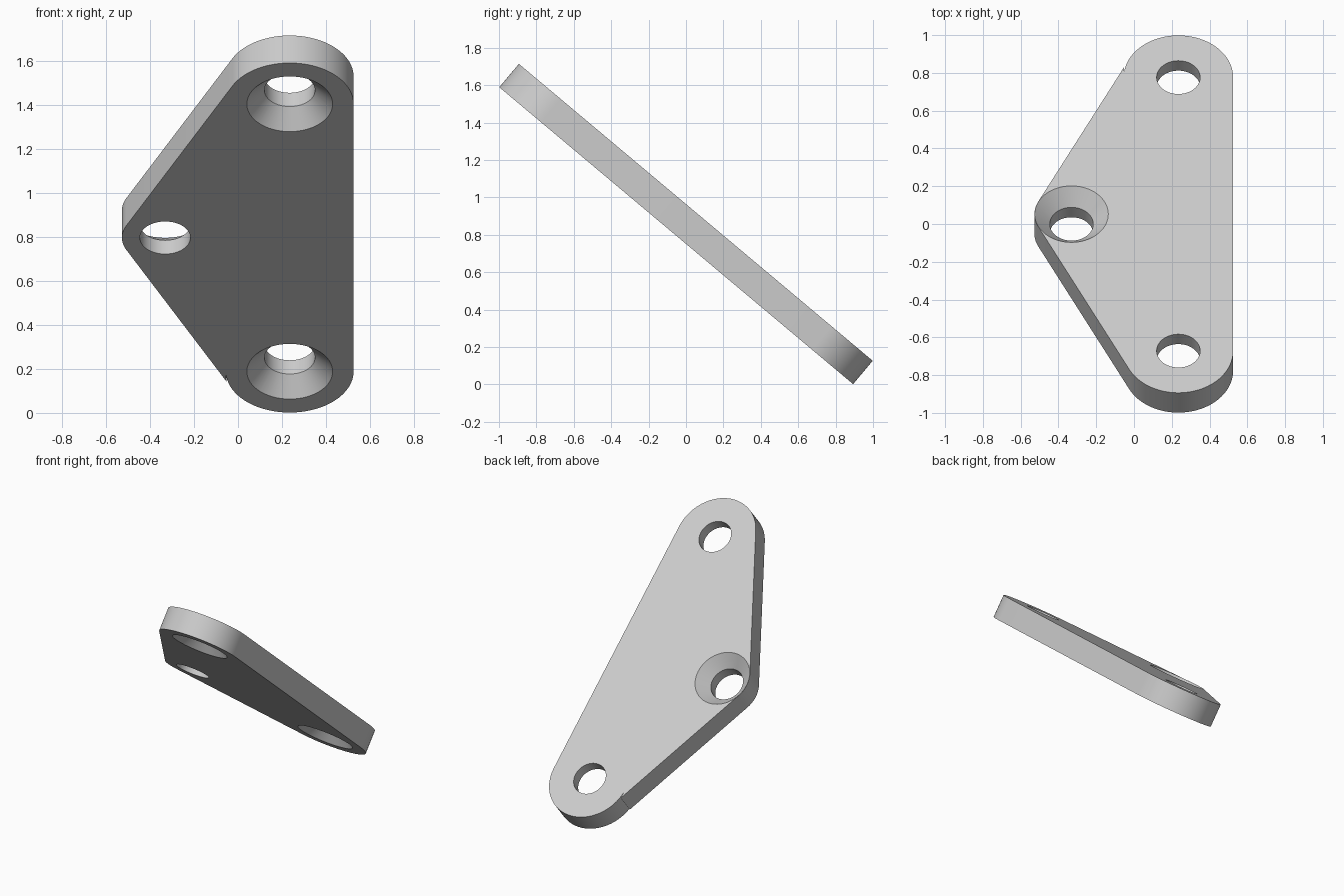
import bpy, bmesh
from math import sin, cos, radians, pi
from mathutils import Matrix, Vector

cube = bpy.data.objects.get("Cube")
if cube:
    bpy.data.objects.remove(cube, do_unlink=True)

HALF = 0.0815                     # half the plate thickness
END_X, END_Y, END_R = 0.235, 0.945, 0.29
TIP_X, TIP_R = -0.331, 0.196
HOLE_R, SINK_R = 0.115, 0.195

grey = bpy.data.materials.new("Light grey")
grey.use_nodes = True
colour = (0.6, 0.6, 0.6, 1)
grey.diffuse_color = colour
grey.node_tree.nodes["Principled BSDF"].inputs["Base Color"].default_value = colour


def new_object(name, bm):
    bmesh.ops.recalc_face_normals(bm, faces=bm.faces)
    mesh = bpy.data.meshes.new(name)
    bm.to_mesh(mesh)
    bm.free()
    mesh.materials.append(grey)
    ob = bpy.data.objects.new(name, mesh)
    bpy.context.collection.objects.link(ob)
    return ob


def arc(cx, cy, r, start, end, steps):
    angles = [radians(start + (end - start) * i / steps) for i in range(steps + 1)]
    return [(cx + r * cos(a), cy + r * sin(a)) for a in angles]


# Plate outline: two big rounded ends and a small rounded tip
outline = arc(END_X, END_Y, END_R, 0, 176, 44)
outline.append((-0.053, 1.015))   # small step where the straight edge stops
outline += arc(TIP_X, 0, TIP_R, 154, 206, 16)
outline += arc(END_X, -END_Y, END_R, 206, 360, 40)

bm = bmesh.new()
face = bm.faces.new([bm.verts.new((x, y, -HALF)) for x, y in outline])
top = bmesh.ops.extrude_face_region(bm, geom=[face])["geom"]
bmesh.ops.translate(bm, vec=Vector((0, 0, 2 * HALF)),
                    verts=[v for v in top if isinstance(v, bmesh.types.BMVert)])
plate = new_object("mounting_plate", bm)


def countersunk_cutter(name, x, y, side):
    """Straight bore with a cone opening towards side (+1 top, -1 underside)."""
    over = 0.02
    wide = SINK_R + over * (SINK_R - HOLE_R) / HALF
    bm = bmesh.new()
    rings = []
    for r, z in ((HOLE_R, -HALF - over), (HOLE_R, 0), (wide, HALF + over)):
        rings.append([bm.verts.new((x + px, y + py, z * side))
                      for px, py in arc(0, 0, r, 0, 360, 64)[:-1]])
    for low, high in zip(rings, rings[1:]):
        for i in range(64):
            j = (i + 1) % 64
            bm.faces.new((low[i], low[j], high[j], high[i]))
    bm.faces.new(rings[0])
    bm.faces.new(rings[-1])
    ob = new_object(name, bm)
    ob.hide_render = True
    return ob


# Screw holes: the ends open underneath, the tip opens on top
cutters = [countersunk_cutter("back_hole_cutter", END_X, END_Y, -1),
           countersunk_cutter("front_hole_cutter", END_X, -END_Y, -1),
           countersunk_cutter("tip_hole_cutter", TIP_X, 0, 1)]

bpy.ops.object.select_all(action="DESELECT")
bpy.context.view_layer.objects.active = plate
plate.select_set(True)
for cutter in cutters:
    mod = plate.modifiers.new("Hole", "BOOLEAN")
    mod.operation = "DIFFERENCE"
    mod.solver = "EXACT"
    mod.object = cutter
    bpy.ops.object.modifier_apply(modifier=mod.name)
for cutter in cutters:
    bpy.data.objects.remove(cutter, do_unlink=True)

# Tilt the plate so its front end is raised
plate.data.transform(Matrix.Translation((0, 0, 0.858)) @ Matrix.Rotation(radians(-40), 4, "X"))
bpy.ops.object.shade_smooth_by_angle(angle=radians(25))
